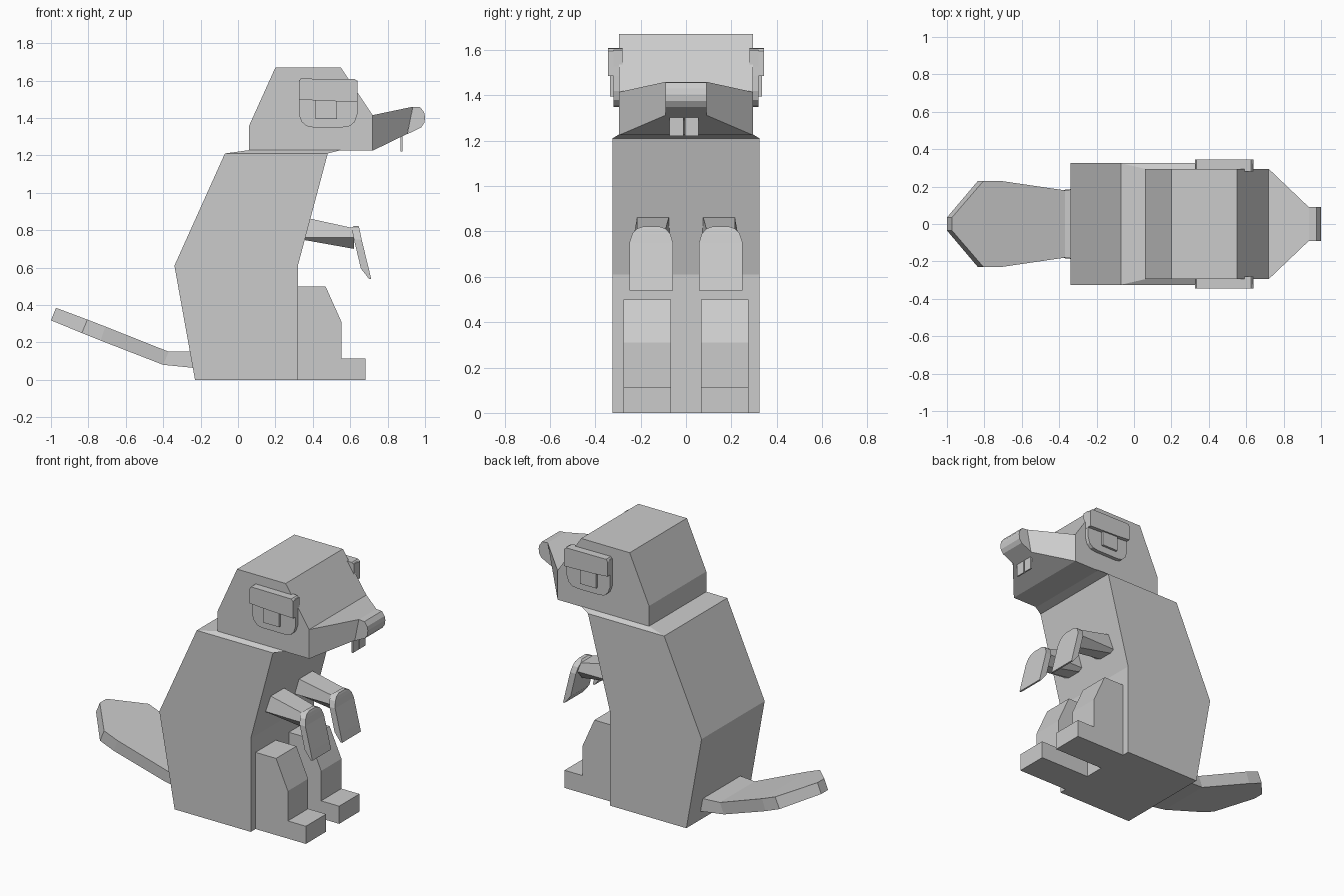
import bpy, bmesh

fur = bpy.data.materials.new("light grey")
fur.diffuse_color = (0.6, 0.6, 0.6, 1)


def loft(name, sections, mirror=False):
    """Skin equal-length loops of 3D points and cap both ends."""
    bm = bmesh.new()
    rings = [[bm.verts.new(p) for p in s] for s in sections]
    for a, b in zip(rings, rings[1:]):
        n = len(a)
        for i in range(n):
            j = (i + 1) % n
            bm.faces.new((a[i], a[j], b[j], b[i]))
    bm.faces.new(rings[0])
    bm.faces.new(rings[-1])
    bmesh.ops.recalc_face_normals(bm, faces=bm.faces)
    mesh = bpy.data.meshes.new(name)
    bm.to_mesh(mesh)
    bm.free()
    mesh.materials.append(fur)
    ob = bpy.data.objects.new(name, mesh)
    bpy.context.collection.objects.link(ob)
    if mirror:
        mod = ob.modifiers.new("mirror", 'MIRROR')
        mod.use_axis = (False, True, False)
    return ob


def prism(name, profile, y0, y1, mirror=False):
    """Extrude an x-z profile along y."""
    return loft(name, [[(x, y, z) for x, z in profile] for y in (y0, y1)], mirror)


def slab(x0, x1, y0, y1, z):
    return [(x0, y0, z), (x1, y0, z), (x1, y1, z), (x0, y1, z)]


# Body, neck and head
prism("body", [(-.23, 0), (.32, 0), (.32, .61), (.48, 1.21), (-.07, 1.21), (-.34, .61)], -.325, .325)
loft("neck", [slab(-.07, .48, -.325, .325, 1.21), slab(.06, .55, -.295, .295, 1.228)])
prism("head", [(.06, 1.225), (.72, 1.225), (.72, 1.415), (.55, 1.67), (.2, 1.67), (.06, 1.36)], -.295, .295)

# Snout, nose and front teeth
loft("snout", [
    [(.72, -.295, 1.225), (.72, .295, 1.225), (.72, .295, 1.415), (.72, -.295, 1.415)],
    [(.905, -.085, 1.315), (.905, .085, 1.315), (.935, .09, 1.46), (.935, -.09, 1.46)]])
prism("nose", [(.935, 1.46), (.975, 1.457), (.995, 1.43), (1, 1.405), (.997, 1.375),
               (.98, 1.35), (.905, 1.313)], -.09, .09)
for i, y in enumerate((-.072, -.004)):
    prism(f"tooth_{i + 1}", [(.87, 1.22), (.88, 1.22), (.88, 1.33), (.87, 1.33)], y, y + .06)

# Ears: rounded cup, upper rim and small inner plate
prism("ear", [(.325, 1.6), (.325, 1.42), (.34, 1.38), (.365, 1.357), (.4, 1.35), (.56, 1.35),
              (.6, 1.357), (.625, 1.38), (.638, 1.42), (.64, 1.6)], .28, .32, True)
prism("ear_rim", [(.325, 1.5), (.325, 1.595), (.335, 1.61), (.625, 1.608), (.638, 1.595),
                  (.64, 1.485), (.42, 1.493)], .28, .345, True)
prism("ear_inner", [(.415, 1.395), (.53, 1.395), (.53, 1.5), (.415, 1.5)], .28, .335, True)

# Arms and hanging paws
loft("arm", [
    [(.37, .075, .865), (.37, .215, .865), (.34, .23, .76), (.34, .2, .75), (.34, .1, .75), (.34, .07, .76)],
    [(.62, .09, .81), (.62, .215, .81), (.62, .235, .76), (.62, .185, .70), (.62, .12, .70), (.62, .07, .76)]],
    True)
loft("paw", [slab(.70, .712, .057, .25, .54), slab(.657, .699, .057, .25, .595),
             slab(.62, .661, .057, .25, .75), slab(.612, .653, .07, .237, .79),
             slab(.607, .648, .09, .217, .812), slab(.62, .644, .12, .187, .823)], True)

# Legs with feet
prism("leg", [(.3, 0), (.683, 0), (.683, .115), (.553, .115), (.553, .31), (.468, .5), (.3, .5)],
      .067, .276, True)

# Flat tail: each row is top x, z, bottom x, z, half width
rows = [(-.2, .15, -.2, .06, .2), (-.37, .15, -.4, .08, .18), (-.71, .285, -.735, .21, .23),
        (-.805, .322, -.835, .25, .23), (-.973, .385, -1, .318, .035)]
loft("tail", [[(a, -w, b), (a, w, b), (c, w, d), (c, -w, d)] for a, b, c, d, w in rows])
